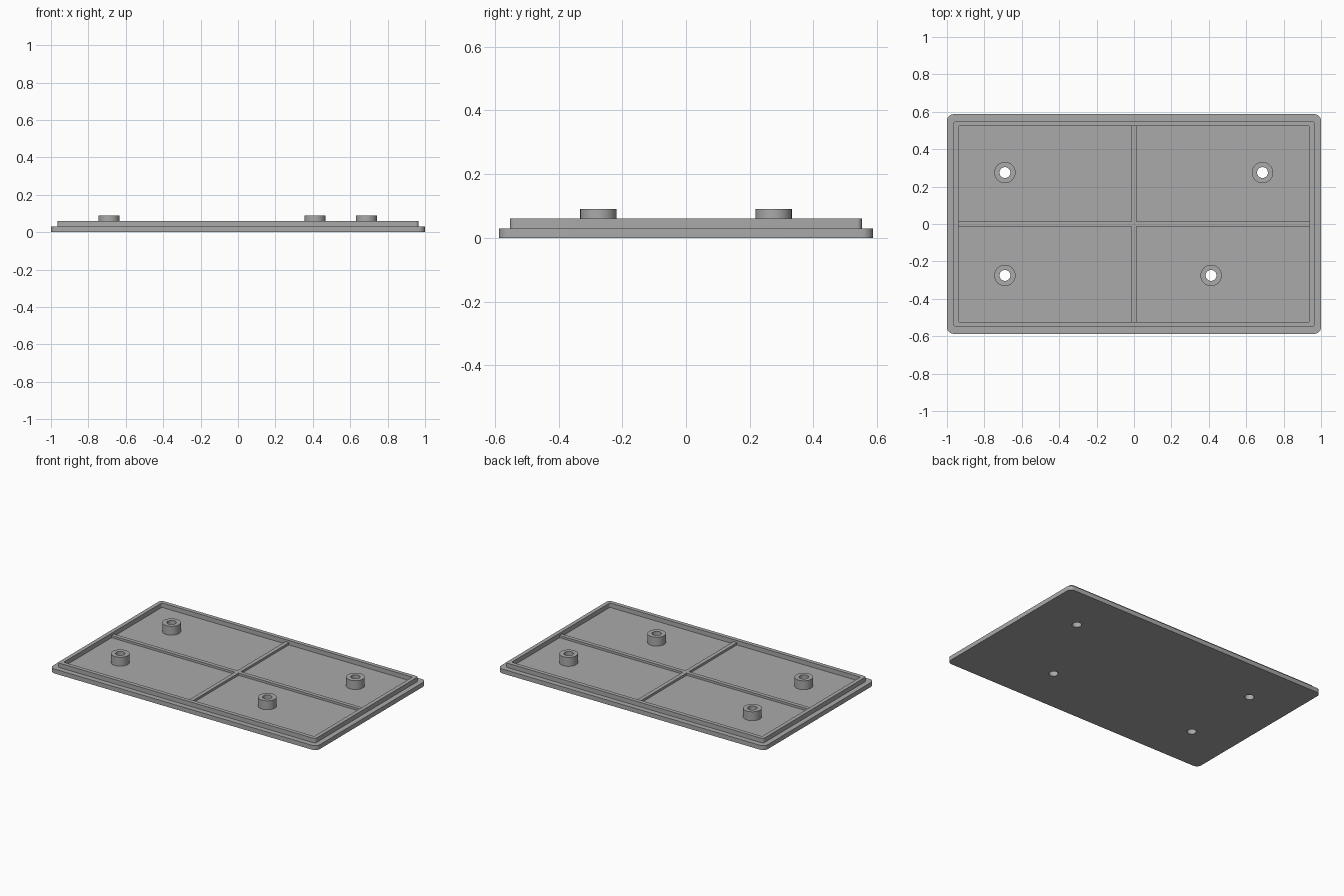
import bpy
import bmesh
from math import cos, sin, pi, radians

cube = bpy.data.objects.get("Cube")
if cube:
    bpy.data.objects.remove(cube, do_unlink=True)

grey = bpy.data.materials.new("matte grey")
grey.use_nodes = True
grey.diffuse_color = (0.4, 0.4, 0.4, 1)
grey.node_tree.nodes["Principled BSDF"].inputs["Base Color"].default_value = (0.4, 0.4, 0.4, 1)


def circle(cx, cy, r, n=40):
    return [(cx + r * cos(2 * pi * i / n), cy + r * sin(2 * pi * i / n)) for i in range(n)]


def rounded_rect(hx, hy, r, n=8):
    """Outline of a centred rectangle with rounded corners."""
    pts = []
    for k, (sx, sy) in enumerate([(1, 1), (-1, 1), (-1, -1), (1, -1)]):
        for i in range(n + 1):
            a = (k + i / n) * pi / 2
            pts.append((sx * (hx - r) + r * cos(a), sy * (hy - r) + r * sin(a)))
    return pts


def prism(name, loops, z0, z1):
    """Extrude an outline, with any further loops as holes, from z0 to z1."""
    bm = bmesh.new()
    edges = []
    for loop in loops:
        vs = [bm.verts.new((x, y, z0)) for x, y in loop]
        edges += [bm.edges.new((a, b)) for a, b in zip(vs, vs[1:] + vs[:1])]
    bmesh.ops.triangle_fill(bm, edges=edges, use_beauty=True)
    top = bmesh.ops.extrude_face_region(bm, geom=bm.faces[:], use_keep_orig=True)["geom"]
    bmesh.ops.translate(bm, vec=(0, 0, z1 - z0),
                        verts=[v for v in top if isinstance(v, bmesh.types.BMVert)])
    bmesh.ops.recalc_face_normals(bm, faces=bm.faces[:])
    mesh = bpy.data.meshes.new(name)
    bm.to_mesh(mesh)
    bm.free()
    mesh.materials.append(grey)
    obj = bpy.data.objects.new(name, mesh)
    bpy.context.collection.objects.link(obj)
    bpy.ops.object.select_all(action="DESELECT")
    obj.select_set(True)
    bpy.context.view_layer.objects.active = obj
    bpy.ops.object.shade_smooth_by_angle(angle=radians(30))
    return obj


FLOOR, RIB_TOP, LIP_TOP, BOSS_TOP = 0.03, 0.045, 0.06, 0.09
IN_X, IN_Y = 0.938, 0.525
RIB = 0.0135
BOSS_R, HOLE_R = 0.057, 0.029
bosses = {"back_right": (-0.69, 0.275), "back_left": (0.687, 0.275),
          "front_right": (-0.69, -0.275), "front_left": (0.412, -0.275)}

# Base plate with screw holes
prism("base_plate", [rounded_rect(1, 0.587, 0.035)]
      + [circle(x, y, HOLE_R) for x, y in bosses.values()], 0, FLOOR)

# Raised lip around the edge
prism("lip", [rounded_rect(0.965, 0.552, 0.016), rounded_rect(IN_X, IN_Y, 0.006)], FLOOR, LIP_TOP)

# Crossed stiffening ribs as one plus-shaped outline
plus = [(IN_X, -RIB), (IN_X, RIB), (RIB, RIB), (RIB, IN_Y), (-RIB, IN_Y), (-RIB, RIB)]
prism("cross_ribs", [plus + [(-x, -y) for x, y in plus]], FLOOR, RIB_TOP)

# Hollow screw bosses
for side, (x, y) in bosses.items():
    prism("boss_" + side, [circle(x, y, BOSS_R), circle(x, y, HOLE_R)], FLOOR, BOSS_TOP)
